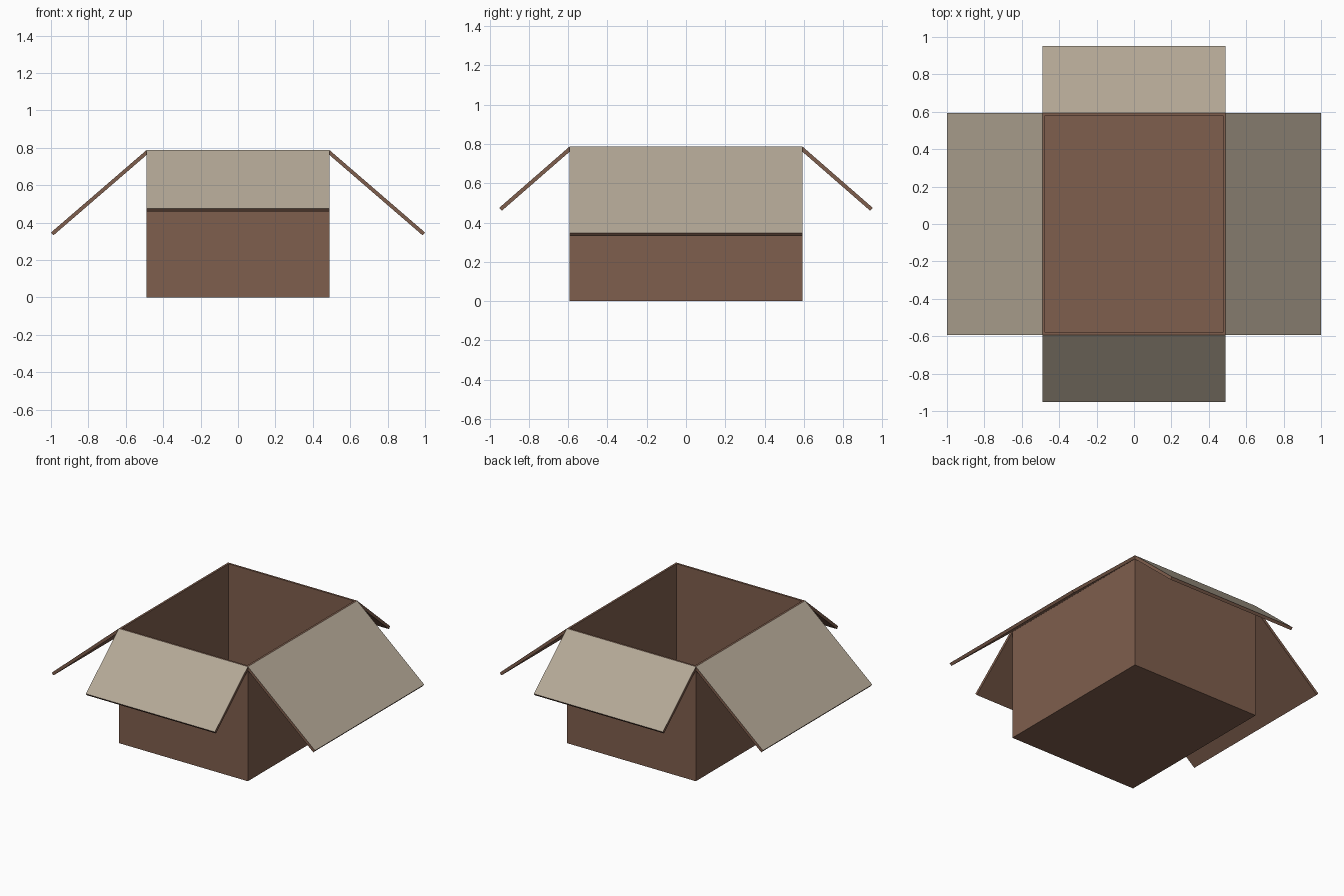
import bpy, bmesh
from mathutils import Vector

if "Cube" in bpy.data.objects:
    bpy.data.objects.remove(bpy.data.objects["Cube"])

HX, HY, H, T = 0.49, 0.593, 0.787, 0.02   # half width, half depth, height, card thickness


def material(name, rgb):
    m = bpy.data.materials.new(name)
    lin = [(c / 255 / 12.92) if c < 11 else ((c / 255 + 0.055) / 1.055) ** 2.4 for c in rgb]
    m.diffuse_color = (*lin, 1)
    m.use_nodes = True
    m.node_tree.nodes["Principled BSDF"].inputs["Base Color"].default_value = m.diffuse_color
    return m


brown = material("cardboard_brown", (127, 94, 77))
beige = material("liner_beige", (180, 168, 150))


def finish(bm, name):
    bmesh.ops.recalc_face_normals(bm, faces=bm.faces)
    me = bpy.data.meshes.new(name)
    bm.to_mesh(me)
    bm.free()
    me.materials.append(brown)
    me.materials.append(beige)
    ob = bpy.data.objects.new(name, me)
    bpy.context.collection.objects.link(ob)


# Open box body: cube, top inset to the wall thickness and pushed down to the floor
bm = bmesh.new()
bmesh.ops.create_cube(bm, size=1)
for v in bm.verts:
    v.co = Vector((v.co.x * 2 * HX, v.co.y * 2 * HY, (v.co.z + 0.5) * H))
top = max(bm.faces, key=lambda f: f.calc_center_median().z)
bmesh.ops.inset_individual(bm, faces=[top], thickness=T)
cavity = bmesh.ops.extrude_discrete_faces(bm, faces=[top])["faces"][0]
for v in cavity.verts:
    v.co.z = T
finish(bm, "box_body")


# Flap: sloping slab from the rim outward, upper face lined in beige
def flap(name, axis, sign, hinge, tip, tip_z, half):
    d = Vector((tip - hinge, tip_z - H)).normalized()
    off = Vector((d.y, -d.x)) * T          # towards the underside
    a, b = Vector((hinge, H)), Vector((tip, tip_z))
    profile = [a, b, b + off, a + off]

    def place(p, w):
        u = sign * p.x
        return (u, w, p.y) if axis == "x" else (w, u, p.y)

    bm = bmesh.new()
    near = [bm.verts.new(place(p, -half)) for p in profile]
    far = [bm.verts.new(place(p, half)) for p in profile]
    bm.faces.new(near)
    bm.faces.new(far[::-1])
    for i in range(4):
        j = (i + 1) % 4
        f = bm.faces.new((near[j], near[i], far[i], far[j]))
        f.material_index = 1 if i == 0 else 0
    finish(bm, name)


for sign, side, end in ((-1, "left", "front"), (1, "right", "back")):
    flap(side + "_flap", "x", sign, HX, 1.0, 0.347, HY)
    flap(end + "_flap", "y", sign, HY, 0.951, 0.475, HX)
